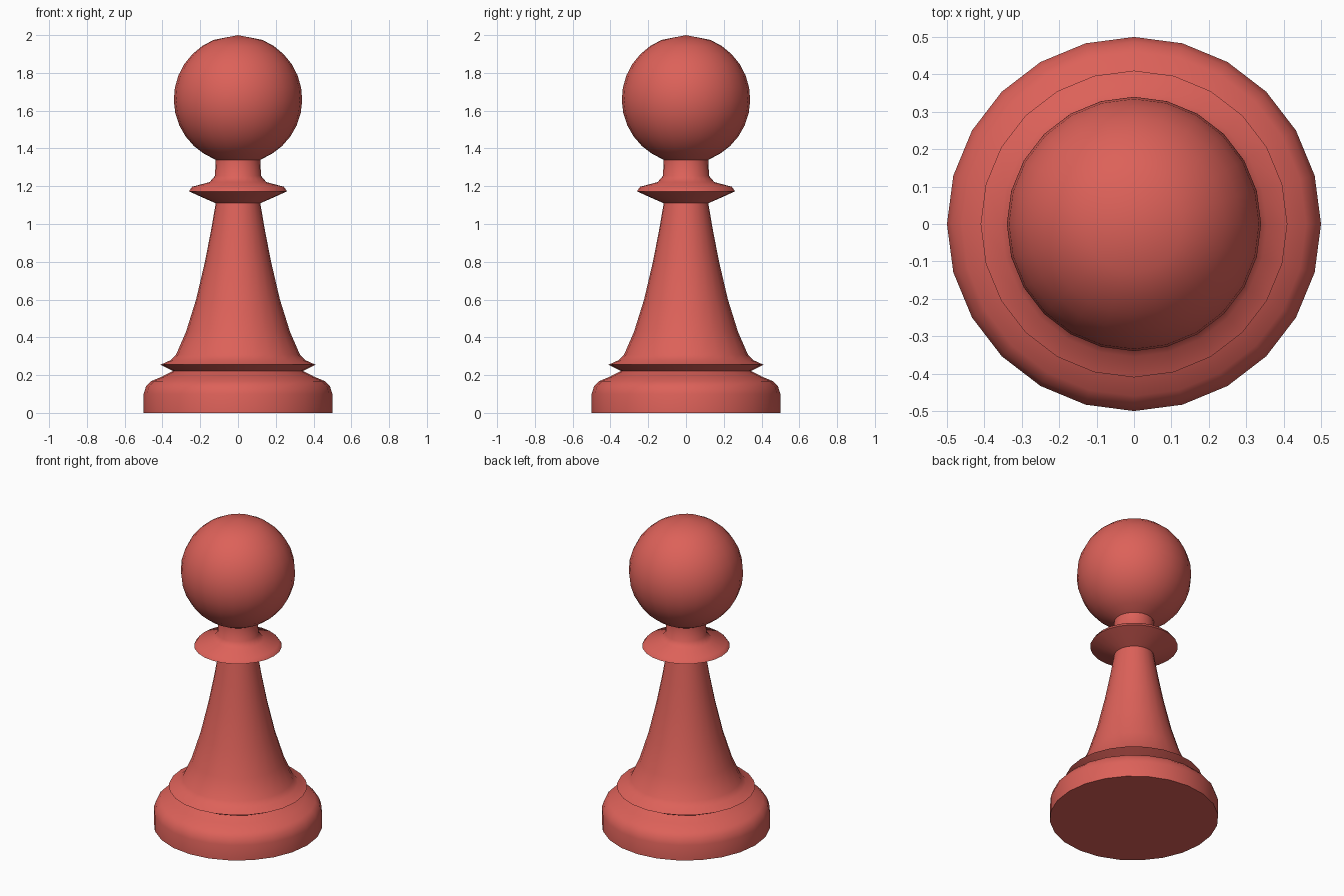
import bpy, bmesh, math

if "Cube" in bpy.data.objects:
    bpy.data.objects.remove(bpy.data.objects["Cube"])

SIDES = 24

# Profile (radius, height): foot, groove, lower ring
profile = [(0.5, 0), (0.5, 0.10), (0.487, 0.14), (0.46, 0.168), (0.40, 0.193),
           (0.345, 0.222), (0.41, 0.255), (0.355, 0.28), (0.328, 0.308)]
# Tapering stem
profile += [(0.275, 0.43), (0.222, 0.60), (0.175, 0.80), (0.142, 0.97), (0.118, 1.11)]
# Collar and neck
profile += [(0.18, 1.137), (0.26, 1.173), (0.243, 1.197), (0.15, 1.222),
            (0.122, 1.255), (0.118, 1.34)]
# Ball head, from the neck up to the last ring
for i in range(1, 13):
    a = math.radians(159.5 - i * (159.5 - 22.5) / 12)
    profile.append((0.34 * math.sin(a), 1.66 + 0.34 * math.cos(a)))

# Turn the profile around the z axis
bm = bmesh.new()
rings = []
for r, z in profile:
    rings.append([bm.verts.new((r * math.cos(2 * math.pi * k / SIDES),
                                r * math.sin(2 * math.pi * k / SIDES), z))
                  for k in range(SIDES)])
for low, high in zip(rings, rings[1:]):
    for k in range(SIDES):
        n = (k + 1) % SIDES
        bm.faces.new((low[k], low[n], high[n], high[k]))

# Flat underside and pole of the head
bm.faces.new(rings[0][::-1])
top = bm.verts.new((0, 0, 2))
for k in range(SIDES):
    bm.faces.new((rings[-1][k], rings[-1][(k + 1) % SIDES], top))

mesh = bpy.data.meshes.new("pawn")
bm.to_mesh(mesh)
bm.free()
pawn = bpy.data.objects.new("pawn", mesh)
bpy.context.collection.objects.link(pawn)

# Red finish
red = bpy.data.materials.new("red")
red.diffuse_color = (0.72, 0.12, 0.10, 1)
red.use_nodes = True
red.node_tree.nodes["Principled BSDF"].inputs["Base Color"].default_value = red.diffuse_color
mesh.materials.append(red)

bpy.context.view_layer.objects.active = pawn
pawn.select_set(True)
bpy.ops.object.shade_smooth_by_angle(angle=math.radians(65))
